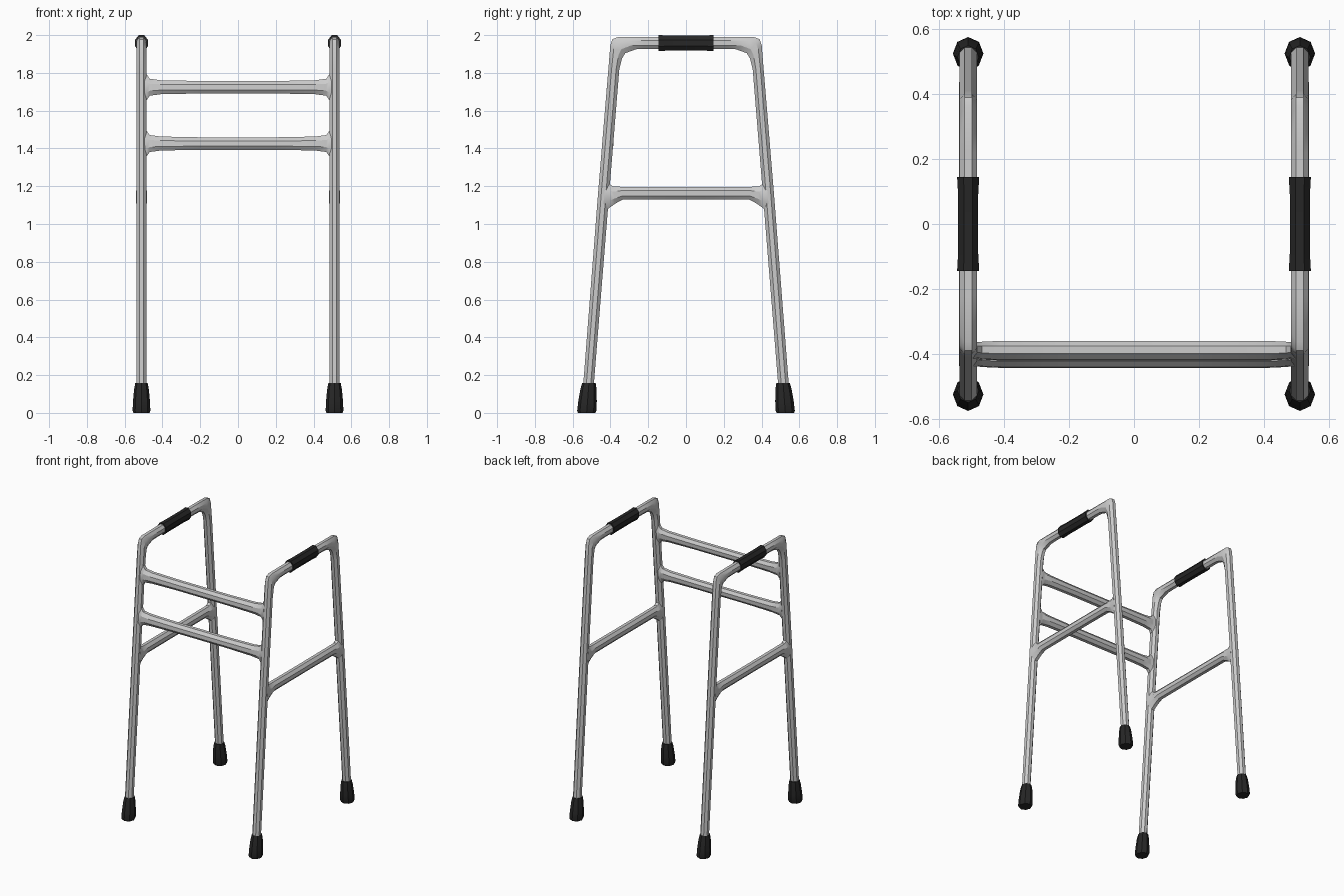
import bpy, bmesh, math
from mathutils import Vector

if "Cube" in bpy.data.objects:
    bpy.data.objects.remove(bpy.data.objects["Cube"])

black = bpy.data.materials.new("black_rubber")
black.diffuse_color = (0.02, 0.02, 0.02, 1)
black.use_nodes = True
black.node_tree.nodes["Principled BSDF"].inputs["Base Color"].default_value = black.diffuse_color
X = 0.511  # distance of each side frame from the middle


def loft(name, sections, mat=None, flats=True):
    """Skin eight-sided rings; each section is (centre, half axis u, half axis v)."""
    bm = bmesh.new()
    off = math.pi / 8 if flats else 0
    grow = 1 / math.cos(off)
    rings = []
    for c, u, v in sections:
        ring = []
        for i in range(8):
            a = off + i * math.pi / 4
            ring.append(bm.verts.new(Vector(c) + (Vector(u) * math.cos(a) + Vector(v) * math.sin(a)) * grow))
        rings.append(ring)
    for a, b in zip(rings, rings[1:]):
        for i in range(8):
            j = (i + 1) % 8
            bm.faces.new((a[i], a[j], b[j], b[i]))
    bm.faces.new(rings[0])
    bm.faces.new(rings[-1])
    bmesh.ops.recalc_face_normals(bm, faces=bm.faces)
    mesh = bpy.data.meshes.new(name)
    bm.to_mesh(mesh)
    bm.free()
    ob = bpy.data.objects.new(name, mesh)
    bpy.context.collection.objects.link(ob)
    if mat:
        mesh.materials.append(mat)
    bpy.ops.object.select_all(action='DESELECT')
    ob.select_set(True)
    bpy.context.view_layer.objects.active = ob
    bpy.ops.object.shade_smooth_by_angle(angle=math.radians(30))
    return ob


def side_profile(half, x, width):
    """Turn half a profile of outer/inner (y, z) points into full mirrored sections."""
    full = half + [((-a[0], a[1]), (-b[0], b[1])) for a, b in reversed(half)]
    out = []
    for a, b in full:
        o, i = Vector((x, *a)), Vector((x, *b))
        out.append(((o + i) / 2, (o - i) / 2, (width, 0, 0)))
    return out


def leg_y(z):
    return -0.526 + 0.077 * z


# Half profiles: bent tube frame and side brace with filleted ends
frame = [((-.548, .1), (-.492, .1)), ((-.465, 1.17), (-.406, 1.17)),
         ((-.411, 1.82), (-.353, 1.82)), ((-.401, 1.945), (-.339, 1.875)),
         ((-.390, 1.978), (-.322, 1.904)), ((-.362, 1.989), (-.265, 1.925)),
         ((-.22, 1.99), (-.22, 1.927))]
brace = [((-.425, 1.225), (-.442, 1.06)), ((-.403, 1.212), (-.402, 1.088)),
         ((-.388, 1.198), (-.375, 1.108)), ((-.34, 1.197), (-.335, 1.129)),
         ((-.1, 1.196), (-.1, 1.13))]

for side, s in (("left", -1), ("right", 1)):
    x = s * X
    loft(side + "_side_frame", side_profile(frame, x, .027))
    loft(side + "_side_brace", side_profile(brace, x, .028))
    # Hand grip, slightly waisted
    loft(side + "_hand_grip",
         [((x, y, 1.958), (0, 0, h), (w, 0, 0)) for y, h, w in
          ((-.145, .042, .034), (-.09, .040, .031), (.09, .040, .031), (.145, .042, .034))], black)
    # Rubber feet
    for end, t in (("front", 1), ("back", -1)):
        loft(f"{end}_{side}_foot",
             [((x, t * leg_y(z), z), (rx, 0, 0), (0, ry, 0)) for z, rx, ry in
              ((0, .043, .046), (.012, .047, .051), (.06, .045, .049),
               (.125, .039, .043), (.157, .033, .036))], black, flats=False)

# Front crossbars with flared ends
for label, zc in (("upper", 1.724), ("lower", 1.426)):
    half = [(.505, .075, .024), (.482, .066, .024), (.468, .045, .026),
            (.41, .037, .029), (.2, .033, .029)]
    secs = [(-a, h, w) for a, h, w in half] + half[::-1]
    loft(label + "_front_crossbar",
         [((x, leg_y(zc) + .003, zc), (0, .077 * h, h), (0, w, 0)) for x, h, w in secs])
